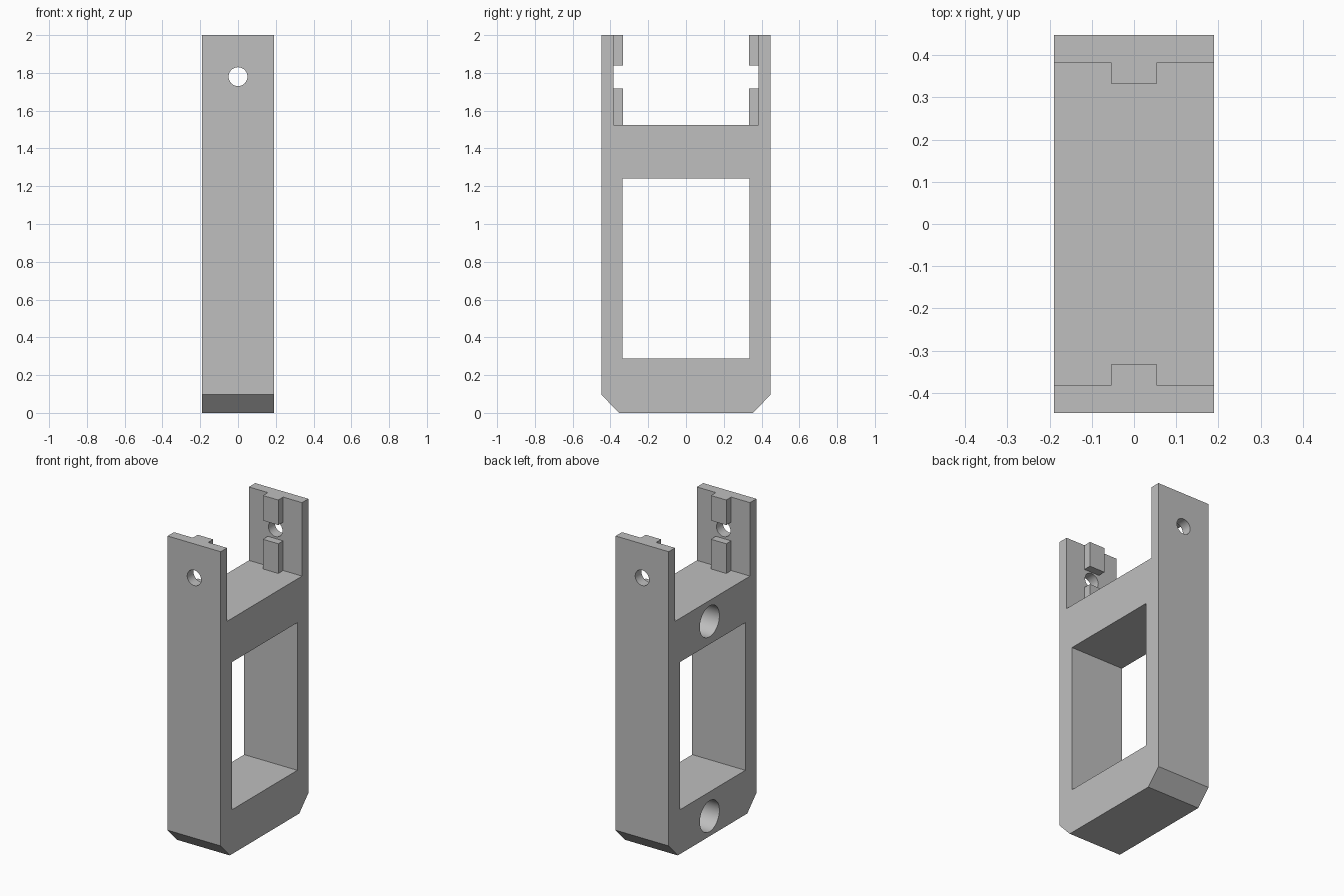
import bpy, bmesh, math
from mathutils import Matrix

if "Cube" in bpy.data.objects:
    bpy.data.objects.remove(bpy.data.objects["Cube"])

grey = bpy.data.materials.new("light_grey")
grey.diffuse_color = (0.52, 0.52, 0.52, 1)
grey.use_nodes = True
grey.node_tree.nodes["Principled BSDF"].inputs["Base Color"].default_value = grey.diffuse_color
HALF = 0.19  # half thickness along x


def add_object(name, bm):
    bmesh.ops.recalc_face_normals(bm, faces=bm.faces)
    mesh = bpy.data.meshes.new(name)
    bm.to_mesh(mesh)
    bm.free()
    mesh.materials.append(grey)
    ob = bpy.data.objects.new(name, mesh)
    bpy.context.collection.objects.link(ob)
    return ob


def prism(name, profile, half):
    """Extrude a (y, z) profile along x."""
    bm = bmesh.new()
    face = bm.faces.new([bm.verts.new((-half, y, z)) for y, z in profile])
    ext = bmesh.ops.extrude_face_region(bm, geom=[face])
    moved = [v for v in ext["geom"] if isinstance(v, bmesh.types.BMVert)]
    bmesh.ops.translate(bm, verts=moved, vec=(2 * half, 0, 0))
    return add_object(name, bm)


def block(name, y0, y1, z0, z1, half):
    return prism(name, [(y0, z0), (y1, z0), (y1, z1), (y0, z1)], half)


def rod(name, radius, length, centre, axis):
    bm = bmesh.new()
    bmesh.ops.create_cone(bm, cap_ends=True, segments=48, radius1=radius, radius2=radius,
                          depth=length,
                          matrix=Matrix.Translation(centre) @ Matrix.Rotation(math.pi / 2, 4, axis))
    return add_object(name, bm)


def cut(target, cutter):
    cutter.hide_render = True
    cutter.hide_set(True)
    mod = target.modifiers.new(cutter.name, "BOOLEAN")
    mod.operation = "DIFFERENCE"
    mod.solver = "EXACT"
    mod.object = cutter


# Frame: chamfered base, two posts and an open fork at the top
right = [(0.355, 0), (0.448, 0.097), (0.448, 2), (0.383, 2), (0.383, 1.525)]
frame = prism("frame", right + [(-y, z) for y, z in reversed(right)], HALF)

# Central window
cut(frame, block("window_cutter", -0.335, 0.335, 0.287, 1.242, 0.4))

# Pin hole through both fork arms
cut(frame, rod("pin_hole_cutter", 0.05, 2, (0, 0, 1.78), "X"))

# Blind round sockets in the left side of both crossbars
DEPTH = 0.25
for label, z in (("lower", 0.13), ("upper", 1.39)):
    cut(frame, rod(label + "_socket_cutter", 0.1, 2 * DEPTH, (-HALF, 0.03, z), "Y"))

# Guide tabs above and below the pin hole on each arm
for side, s in (("front", -1), ("back", 1)):
    for label, z0, z1 in (("lower", 1.525, 1.717), ("upper", 1.838, 2.0)):
        block(f"{side}_{label}_tab", s * 0.333, s * 0.383, z0, z1, 0.055)

# Smooth hole walls, crisp edges elsewhere
for ob in bpy.context.collection.objects:
    ob.select_set(False)
for ob in [o for o in bpy.context.collection.objects if o.name.endswith("cutter")]:
    for p in ob.data.polygons:
        p.use_smooth = len(p.vertices) == 4 and "window" not in ob.name
